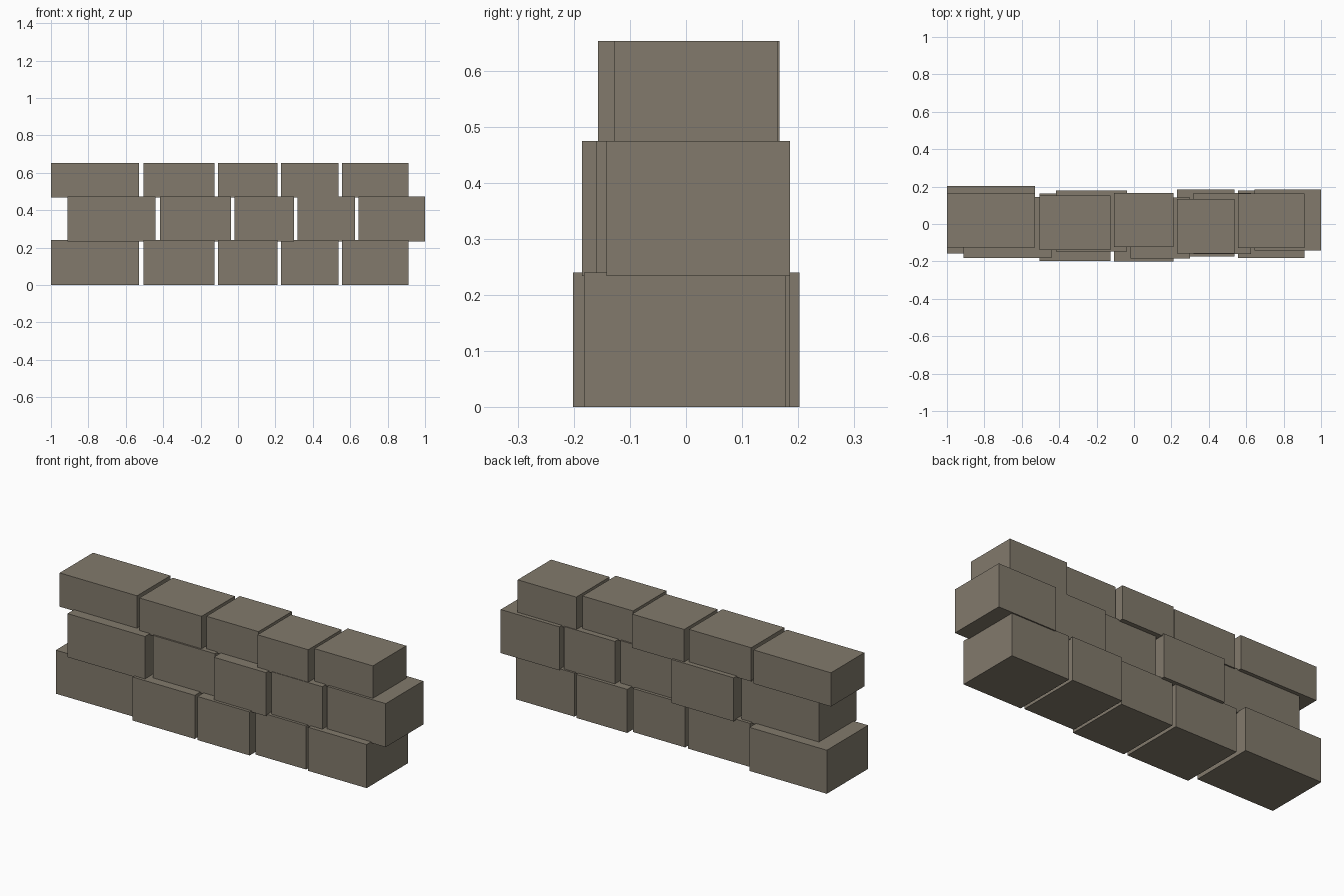
import bpy
import bmesh

cube = bpy.data.objects.get("Cube")
if cube:
    bpy.data.objects.remove(cube, do_unlink=True)

# Single stone colour
stone = bpy.data.materials.new("grey brown stone")
stone.use_nodes = True
colour = (0.223, 0.195, 0.150, 1)
stone.diffuse_color = colour
bsdf = next(n for n in stone.node_tree.nodes if n.type == "BSDF_PRINCIPLED")
bsdf.inputs["Base Color"].default_value = colour
bsdf.inputs["Roughness"].default_value = 0.9


def block(name, x0, x1, y0, y1, z0, z1):
    """Sharp-edged stone block spanning the given extents."""
    bm = bmesh.new()
    bmesh.ops.create_cube(bm, size=1)
    bmesh.ops.scale(bm, vec=(x1 - x0, y1 - y0, z1 - z0), verts=bm.verts)
    mesh = bpy.data.meshes.new(name)
    bm.to_mesh(mesh)
    bm.free()
    mesh.materials.append(stone)
    obj = bpy.data.objects.new(name, mesh)
    obj.location = ((x0 + x1) / 2, (y0 + y1) / 2, (z0 + z1) / 2)
    bpy.context.collection.objects.link(obj)


# Block extents along the wall, shared by every course
spans = [(-1, -0.528), (-0.504, -0.125), (-0.106, 0.212),
         (0.229, 0.538), (0.555, 0.912)]

# Course: name, sideways shift, bottom, top, depth, front face of each block
courses = [
    ("bottom", 0, 0, 0.24, 0.36, (-0.158, -0.198, -0.201, -0.175, -0.182)),
    ("middle", 0.088, 0.234, 0.474, 0.327, (-0.182, -0.148, -0.185, -0.16, -0.142)),
    ("top", 0, 0.467, 0.653, 0.291, (-0.125, -0.139, -0.124, -0.157, -0.128)),
]

for course, shift, low, high, depth, fronts in courses:
    for i, ((left, right), front) in enumerate(zip(spans, fronts), 1):
        block(f"{course}_stone_{i}", left + shift, right + shift,
              front, front + depth, low, high)
